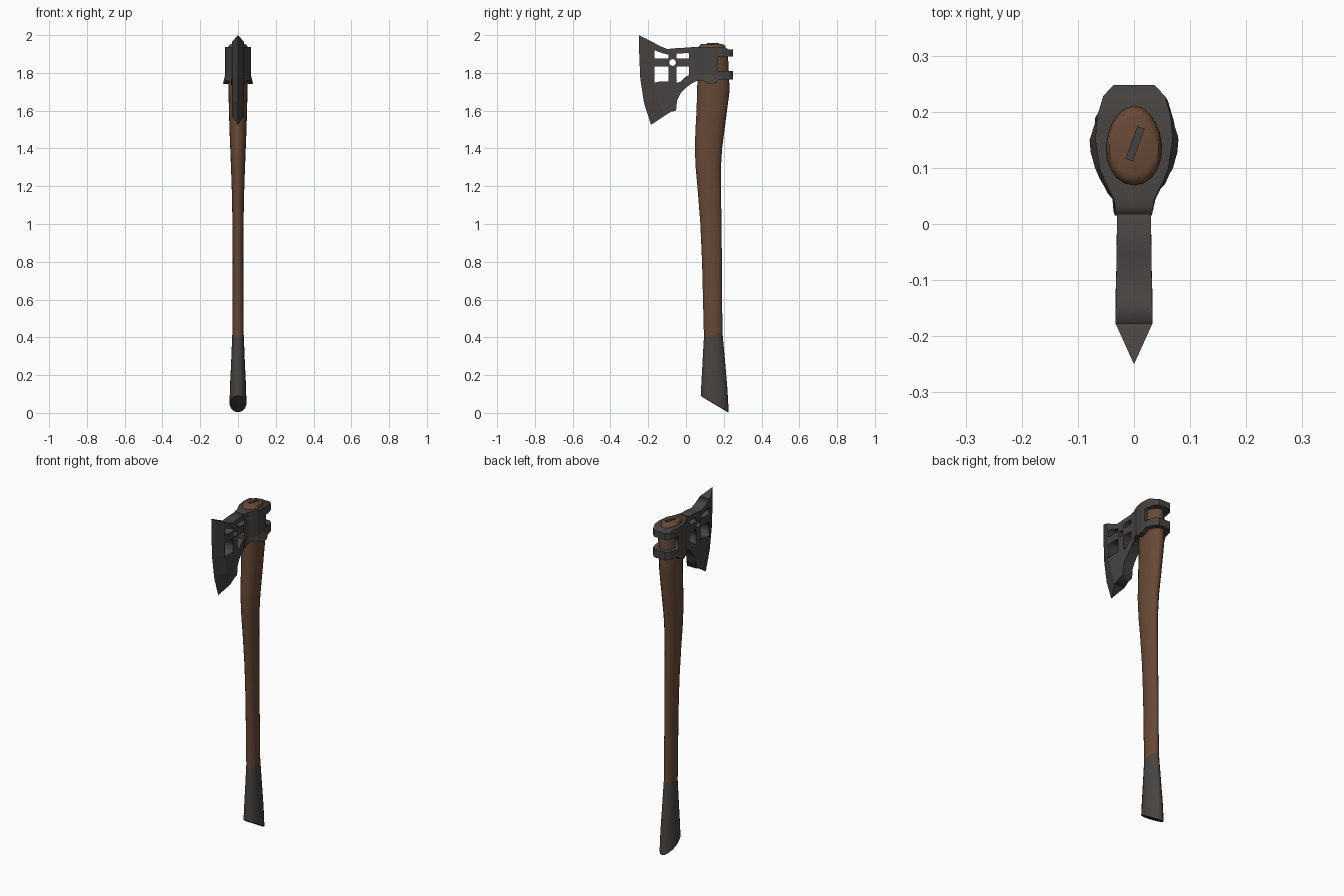
import bpy, bmesh, math

if "Cube" in bpy.data.objects:
    bpy.data.objects.remove(bpy.data.objects["Cube"])


def material(name, rgb):
    m = bpy.data.materials.new(name)
    m.diffuse_color = (*rgb, 1)
    m.use_nodes = True
    m.node_tree.nodes["Principled BSDF"].inputs["Base Color"].default_value = m.diffuse_color
    return m


METAL = material("dark_iron", (0.062, 0.057, 0.053))
WOOD = material("brown_wood", (0.135, 0.066, 0.037))
GRIP = material("dark_grip", (0.064, 0.057, 0.052))


def finish(name, bm, mat, smooth=False):
    bmesh.ops.remove_doubles(bm, verts=bm.verts, dist=1e-5)
    bmesh.ops.recalc_face_normals(bm, faces=bm.faces)
    me = bpy.data.meshes.new(name)
    bm.to_mesh(me)
    bm.free()
    me.materials.clear()
    me.materials.append(mat)
    ob = bpy.data.objects.new(name, me)
    bpy.context.collection.objects.link(ob)
    if smooth:
        bpy.ops.object.select_all(action='DESELECT')
        ob.select_set(True)
        bpy.context.view_layer.objects.active = ob
        bpy.ops.object.shade_smooth_by_angle(angle=math.radians(40))
    return ob


def loft(name, rings, mat, smooth=False):
    """Skin closed rings of points and cap both ends."""
    bm = bmesh.new()
    vs = [[bm.verts.new(p) for p in r] for r in rings]
    n = len(vs[0])
    for a, b in zip(vs, vs[1:]):
        for i in range(n):
            j = (i + 1) % n
            bm.faces.new((a[i], a[j], b[j], b[i]))
    bm.faces.new(vs[0])
    bm.faces.new(vs[-1])
    return finish(name, bm, mat, smooth)


def plate(name, loops, half, mat):
    """Extrude a (y, z) outline with holes to +-half in x."""
    cu = bpy.data.curves.new(name, 'CURVE')
    cu.dimensions, cu.fill_mode, cu.extrude = '2D', 'BOTH', half
    for pts in loops:
        sp = cu.splines.new('POLY')
        sp.points.add(len(pts) - 1)
        sp.use_cyclic_u = True
        for p, (y, z) in zip(sp.points, pts):
            p.co = (y, z, 0, 1)
    tmp = bpy.data.objects.new("outline", cu)
    bpy.context.collection.objects.link(tmp)
    dg = bpy.context.evaluated_depsgraph_get()
    me = bpy.data.meshes.new_from_object(tmp.evaluated_get(dg))
    bm = bmesh.new()
    bm.from_mesh(me)
    for v in bm.verts:
        y, z, x = v.co
        v.co = (x, y, z)
    bpy.data.objects.remove(tmp)
    return finish(name, bm, mat)


def oval(y0, z0, y1, z1, hx, n=20):
    """Slightly egg-shaped ring running from front (y0, z0) to back (y1, z1)."""
    pts = []
    for i in range(n):
        a = 2 * math.pi * i / n
        t = (1 + math.cos(a)) / 2
        pts.append((hx * math.sin(a) * (1 - 0.08 * math.cos(a)),
                    y0 + (y1 - y0) * t, z0 + (z1 - z0) * t))
    return pts


# handle shaft with domed top
shaft = [(.095, .40, .193, .425, .030), (.090, .60, .191, .61, .029),
         (.085, .80, .190, .80, .028), (.076, 1.0, .188, 1.0, .029),
         (.062, 1.18, .185, 1.18, .033), (.051, 1.30, .185, 1.30, .037),
         (.047, 1.40, .191, 1.40, .041), (.050, 1.50, .204, 1.50, .045),
         (.056, 1.60, .217, 1.60, .048), (.058, 1.69, .229, 1.69, .050),
         (.060, 1.75, .229, 1.75, .051), (.062, 1.81, .225, 1.81, .050),
         (.064, 1.89, .223, 1.89, .050), (.068, 1.93, .211, 1.93, .050),
         (.070, 1.942, .209, 1.940, .049), (.077, 1.951, .201, 1.949, .044),
         (.088, 1.954, .190, 1.952, .036)]
loft("handle_shaft", [oval(*s) for s in shaft], WOOD, True)

# grip with slanted butt
grip = [(.086, .084, .219, .005, .041), (.078, .092, .226, .004, .045),
        (.082, .17, .219, .13, .042), (.088, .28, .207, .27, .036),
        (.095, .40, .193, .425, .0305)]
loft("handle_grip", [oval(*s) for s in grip], GRIP, True)

# wedge driven into the top of the handle
ca, sa = math.cos(math.radians(-20)), math.sin(math.radians(-20))
rings = []
for z in (1.94, 1.957):
    rings.append([(0.002 + u * ca - v * sa, 0.143 + u * sa + v * ca, z)
                  for u, v in ((-.007, -.031), (.007, -.031), (.007, .031), (-.007, .031))])
loft("top_wedge", rings, METAL)

# blade body with four windows and an octagonal hole
outline = [(-.177, 1.963), (-.135, 1.941), (-.098, 1.926), (-.05, 1.931), (.05, 1.936),
           (.05, 1.755), (.035, 1.747), (0, 1.722), (-.028, 1.692), (-.047, 1.655),
           (-.053, 1.60), (-.08, 1.594), (-.115, 1.572), (-.15, 1.655), (-.177, 1.77)]
windows = [
    [(-.168, 1.920), (-.125, 1.905), (-.092, 1.896), (-.092, 1.877), (-.168, 1.877)],
    [(-.050, 1.902), (.024, 1.906), (.024, 1.877), (-.050, 1.877)],
    [(-.168, 1.833), (-.092, 1.833), (-.092, 1.754), (-.14, 1.754), (-.168, 1.748)],
    [(-.050, 1.833), (.022, 1.833), (.022, 1.79), (-.008, 1.775), (-.030, 1.752), (-.050, 1.748)],
    [(-.071 + .019 * math.cos(k * math.pi / 4), 1.855 + .019 * math.sin(k * math.pi / 4))
     for k in range(8)]]
blade = plate("blade_body", [outline] + windows, 0.03, METAL)
for v in blade.data.vertices:      # thickens slightly toward the cutting edge
    v.co.x *= 1 + 0.1 * min(1, max(0, -v.co.y / 0.177))

# cutting edge: triangular section swept along the edge
edge = [((-.25, 2.0), (-.177, 1.963)), ((-.247, 1.88), (-.177, 1.87)),
        ((-.242, 1.77), (-.177, 1.77)), ((-.222, 1.64), (-.15, 1.655)),
        ((-.185, 1.525), (-.115, 1.572))]
loft("blade_edge", [[(0, *e), (.033, *i), (-.033, *i)] for e, i in edge], METAL)

# socket: plan outline with flared cheeks, trimmed to the side profile
plan = [(.030, .0, 0), (.036, .045, .3), (.050, .072, .8), (.061, .098, 1), (.069, .15, 1),
        (.066, .19, .6), (.055, .228, 0), (.036, .248, 0)]


def plan_ring(z, flare):
    right = [(x + flare * f, y, z) for x, y, f in plan]
    return right + [(-x, y, z) for x, y, z in reversed(right)]


socket = loft("head_socket", [plan_ring(1.70, .022), plan_ring(1.785, 0), plan_ring(2.0, 0)], METAL)
side = [(.015, 1.934), (.035, 1.937), (.205, 1.935), (.228, 1.924), (.27, 1.922), (.27, 1.886),
        (.167, 1.886), (.167, 1.811), (.27, 1.811), (.27, 1.764), (.175, 1.766), (.158, 1.748),
        (.128, 1.740), (.095, 1.756), (.055, 1.757), (.035, 1.748), (.015, 1.733)]
trim = plate("socket_trim", [side], 0.2, METAL)
trim.hide_render = True
mod = socket.modifiers.new("trim", 'BOOLEAN')
mod.operation, mod.solver, mod.object = 'INTERSECT', 'EXACT', trim
bpy.context.view_layer.update()
dg = bpy.context.evaluated_depsgraph_get()
cut = bpy.data.meshes.new_from_object(socket.evaluated_get(dg))
socket.modifiers.clear()
socket.data = cut
bpy.data.objects.remove(trim)
